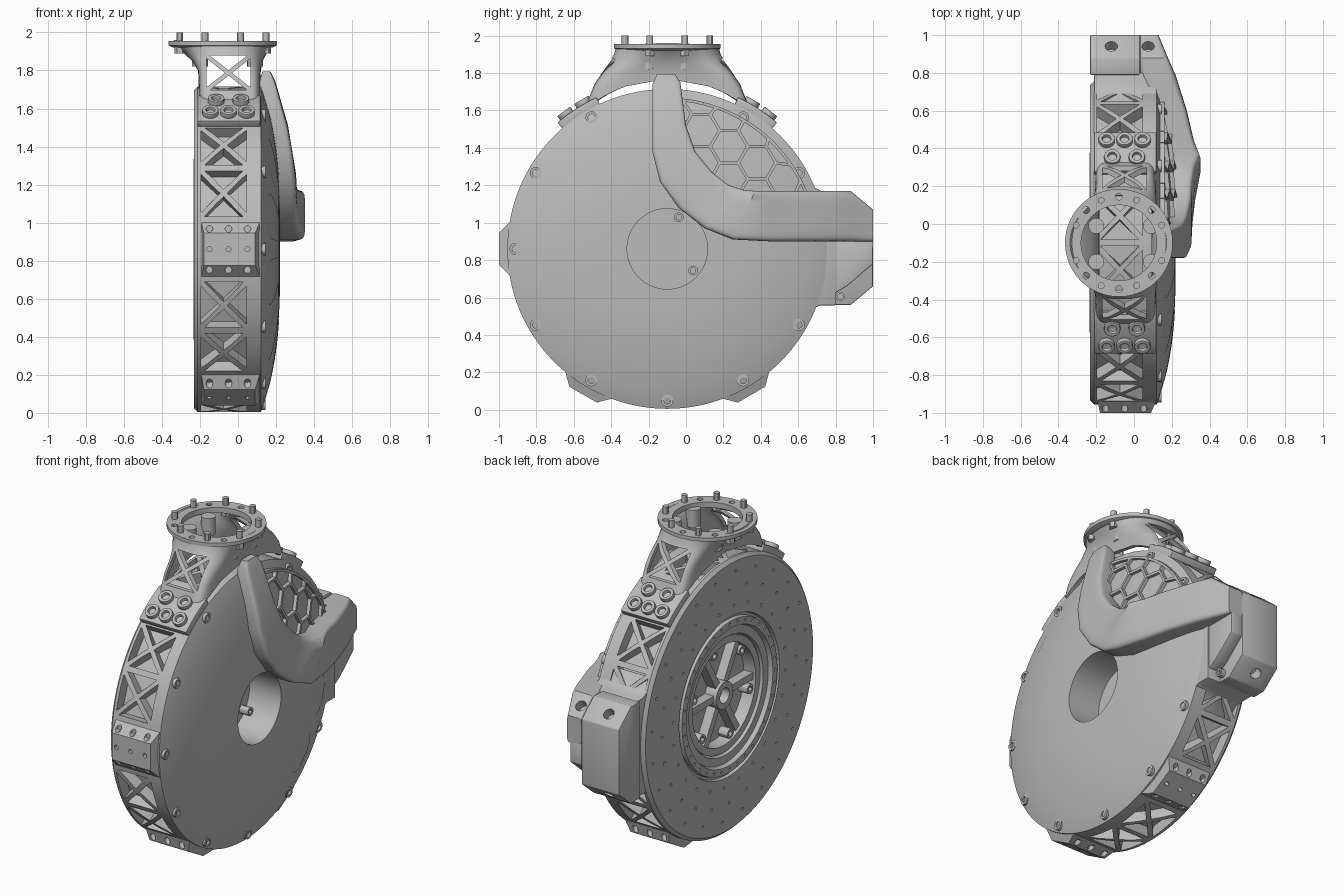
import bpy, bmesh
from math import sin, cos, pi, radians, sqrt, copysign
from mathutils import Vector

if "Cube" in bpy.data.objects:
    bpy.data.objects.remove(bpy.data.objects["Cube"])

GREY = (0.5, 0.5, 0.5, 1)
metal = bpy.data.materials.new("plain grey")
metal.use_nodes = True
metal.diffuse_color = GREY
metal.node_tree.nodes["Principled BSDF"].inputs["Base Color"].default_value = GREY

CY, CZ, R = -0.1, 0.86, 0.855      # wheel axis and radius
X = Vector((1, 0, 0))


def polar(x, r, deg):
    a = radians(deg)
    return Vector((x, CY + r * cos(a), CZ + r * sin(a)))


def radial(deg):
    return Vector((0, cos(radians(deg)), sin(radians(deg))))


def dome(r):
    return 0.222 - 0.1 * (r / R) ** 3


def finish(name, bm, cutter=None, bevel=0, wall=0):
    bmesh.ops.recalc_face_normals(bm, faces=bm.faces)
    mesh = bpy.data.meshes.new(name)
    bm.to_mesh(mesh)
    bm.free()
    ob = bpy.data.objects.new(name, mesh)
    bpy.context.collection.objects.link(ob)
    mesh.materials.append(metal)
    if bevel:
        m = ob.modifiers.new("bevel", "BEVEL")
        m.width, m.segments = bevel, 2
    if wall:
        m = ob.modifiers.new("wall", "SOLIDIFY")
        m.thickness, m.offset = wall, -1
    if cutter:
        m = ob.modifiers.new("cut", "BOOLEAN")
        m.operation, m.solver, m.object = "DIFFERENCE", "EXACT", cutter
    bpy.ops.object.select_all(action="DESELECT")
    ob.select_set(True)
    bpy.context.view_layer.objects.active = ob
    bpy.ops.object.convert(target="MESH")
    bpy.ops.object.shade_smooth_by_angle(angle=radians(30))
    return ob


def make_cutter(name, bm):
    ob = finish(name, bm)
    ob.hide_render = True
    return ob


def prism(bm, a, b):
    va, vb = [bm.verts.new(p) for p in a], [bm.verts.new(p) for p in b]
    bm.faces.new(va)
    bm.faces.new(vb[::-1])
    for i in range(len(va)):
        j = (i + 1) % len(va)
        bm.faces.new((va[i], vb[i], vb[j], va[j]))


def side_prism(bm, yz, x0, x1):
    prism(bm, [Vector((x0, *p)) for p in yz], [Vector((x1, *p)) for p in yz])


def rod(bm, base, axis, r, h, n=16, socket=False):
    q = axis.to_track_quat("Z", "Y")
    ring = [q @ Vector((cos(2 * pi * i / n), sin(2 * pi * i / n), 0)) for i in range(n)]
    levels = [(r, 0), (r, h)] + ([(r * 0.55, h), (r * 0.55, h * 0.4)] if socket else [])
    rows = [[bm.verts.new(base + p * s + axis * d) for p in ring] for s, d in levels]
    for a, b in zip(rows, rows[1:]):
        for i in range(n):
            j = (i + 1) % n
            bm.faces.new((a[i], a[j], b[j], b[i]))
    bm.faces.new(rows[0][::-1])
    bm.faces.new(rows[-1])


def lathe(bm, points, axis, cent, closed=False, steps=128):
    vs = [bm.verts.new(p) for p in points]
    es = [bm.edges.new(e) for e in zip(vs, vs[1:])]
    if closed:
        es.append(bm.edges.new((vs[-1], vs[0])))
    bmesh.ops.spin(bm, geom=vs + es, cent=cent, axis=axis, angle=2 * pi, steps=steps, use_merge=True)
    bmesh.ops.remove_doubles(bm, verts=bm.verts, dist=1e-5)


def x_panel(u0, u1, v0, v1):
    """Four shrunken triangles that leave an X of struts."""
    c = Vector(((u0 + u1) / 2, (v0 + v1) / 2))
    k = [Vector(p) for p in ((u0, v0), (u1, v0), (u1, v1), (u0, v1))]
    for i in range(4):
        t = [k[i], k[(i + 1) % 4], c]
        m = sum(t, Vector((0, 0))) / 3
        yield [m + (p - m) * 0.78 for p in t]


# Wheel housing: turned body with truss pockets round the rim and pin holes behind
cut = bmesh.new()
for sector in range(0, 360, 60):
    for a0, a1 in ((11, 29.5), (30.5, 49)):
        for tri in x_panel(-0.205, 0.055, sector + a0, sector + a1):
            prism(cut, [polar(x, 0.79, a) for x, a in tri], [polar(x, 0.9, a) for x, a in tri])
for r, count, shift in ((0.455, 36, 0), (0.56, 24, 5), (0.67, 24, 0), (0.77, 24, 5)):
    for i in range(count):
        rod(cut, polar(-0.26, r, i * 360 / count + shift), X, 0.009, 0.045, 8)
pockets = make_cutter("pocket_cutter", cut)
profile = [(0, 0), (0, 0.215)] + [(dome(r), r) for r in [0.215 + 0.06 * i for i in range(11)]]
profile += [(0.12, R), (-0.212, R), (-0.232, 0.835), (-0.232, 0.5), (-0.212, 0.495), (-0.212, 0.48),
            (-0.235, 0.475), (-0.235, 0.43), (-0.21, 0.42), (-0.21, 0.37), (-0.12, 0.355), (-0.12, 0)]
bm = bmesh.new()
lathe(bm, [polar(x, r, 90) for x, r in profile], X, (0, CY, CZ))
finish("wheel_housing", bm, pockets)

# Recessed hub with six spokes
bm = bmesh.new()
lathe(bm, [polar(x, r, 90) for x, r in ((-0.11, 0.36), (-0.195, 0.36), (-0.195, 0.315), (-0.11, 0.305))],
      X, (0, CY, CZ), True)
rod(bm, polar(-0.11, 0, 0), -X, 0.085, 0.09, 32, True)
for a in range(0, 360, 60):
    side = radial(a + 90) * 0.022
    ends = [polar(-0.11, 0.07, a), polar(-0.11, 0.32, a)]
    quad = [ends[0] - side, ends[1] - side, ends[1] + side, ends[0] + side]
    prism(bm, quad, [p - X * 0.07 for p in quad])
    rod(bm, polar(-0.11, 0.285, a + 14), -X, 0.03, 0.075, 12, True)
finish("hub_spokes", bm)

# Faint petal panels on the domed cover
bm = bmesh.new()
for a in range(105, 360, 30):
    rows = []
    for i in range(25):
        t = 0.01 + 0.98 * i / 24
        r = 0.36 + 0.4 * t
        w = (0.06 + 0.08 * t) * sqrt(1 - (2 * t - 1) ** 6)
        rows.append([bm.verts.new(polar(dome(r) + 0.0025, r, a + j / 4 * w / r * 180 / pi))
                     for j in range(-4, 5)])
    for p, q in zip(rows, rows[1:]):
        for j in range(8):
            bm.faces.new((p[j], p[j + 1], q[j + 1], q[j]))
finish("cover_petals", bm)

# Cover screws, and two screws inside the bore
bm = bmesh.new()
for a in range(0, 360, 30):
    if a not in (0, 90):
        rod(bm, polar(0.1, 0.812, a), X, 0.032, 0.045, 16, True)
for a in (70, -40):
    rod(bm, polar(-0.01, 0.18, a), X, 0.026, 0.07, 12, True)
finish("cover_screws", bm)

# Honeycomb ribs on the open part of the cover
bm = bmesh.new()


def rib(p, q):
    ends = []
    for v in (p, q):
        if v.length > 0.8:
            v = v.normalized() * 0.8
        ends.append(Vector((dome(v.length) - 0.01, CY + v.x, CZ + v.y)))
    d = ends[1] - ends[0]
    if d.length < 0.01:
        return
    s = X.cross(d).normalized() * 0.008
    quad = [ends[0] - s, ends[1] - s, ends[1] + s, ends[0] + s]
    prism(bm, quad, [v + X * 0.032 for v in quad])


H = 0.1
for i in range(8):
    for j in range(7):
        c = Vector((1.5 * H * i + 0.03, sqrt(3) * H * (j + i % 2 / 2) + 0.2))
        hexa = [c + Vector((cos(k * pi / 3), sin(k * pi / 3))) * H for k in range(4)]
        for p, q in zip(hexa, hexa[1:]):
            m = (p + q) / 2
            if min(p.length, q.length) < 0.8 and m.y > 0.27 and m.x > 0.07:
                rib(p, q)
for a in range(22, 84, 3):
    rib(*[Vector((cos(radians(b)), sin(radians(b)))) * 0.8 for b in (a, a + 3)])
finish("honeycomb_ribs", bm)

# Bolting pads on the rim at the front and below
cut, bm = bmesh.new(), bmesh.new()
for a in (180, 240, 300):
    n, t = radial(a), radial(a + 90)
    o = Vector((0, CY, CZ))
    loops = [[o + X * x + t * (s * w) + n * r for x, s in ((x0, -1), (x1, -1), (x1, 1), (x0, 1))]
             for x0, x1, w, r in ((-0.195, 0.12, 0.155, 0.83), (-0.18, 0.09, 0.085, 0.9))]
    prism(bm, *loops)
    for x in (-0.15, -0.05, 0.05):
        for s, rad in ((-0.108, 0.018), (0, 0.013), (0.108, 0.018)):
            rod(cut, o + X * x + t * s + n * 0.86, n, rad, 0.06, 12)
finish("rim_pads", bm, make_cutter("pad_hole_cutter", cut))

# Hollow neck that blends from a round flange to the rim saddle
FX = -0.08
sections = [(1.94, .27, .275, 2, FX), (1.9, .225, .285, 2.3, -.07), (1.85, .185, .315, 3.5, -.055),
            (1.8, .165, .35, 6, -.045), (1.74, .162, .39, 8, -.045), (0, .162, .44, 8, -.045)]
bm, rows = bmesh.new(), []
for z, hx, hy, n, cx in sections:
    row = []
    for i in range(96):
        c, s = cos(2 * pi * i / 96), sin(2 * pi * i / 96)
        y = hy * copysign(abs(s) ** (2 / n), s)
        arch = 1.77 - 0.16 * (y / hy) ** 2
        zz = arch if z == 0 else max(z, arch + 0.012) if z < 1.75 else z
        row.append(bm.verts.new((cx + hx * copysign(abs(c) ** (2 / n), c), CY + y, zz)))
    rows.append(row)
for a, b in zip(rows, rows[1:]):
    for i in range(96):
        j = (i + 1) % 96
        bm.faces.new((a[i], a[j], b[j], b[i]))
cut = bmesh.new()
for tri in x_panel(-0.175, 0.075, 1.69, 1.885):
    prism(cut, [Vector((x, -1, z)) for x, z in tri], [Vector((x, 1, z)) for x, z in tri])
finish("mount_neck", bm, make_cutter("neck_window_cutter", cut), wall=0.025)

# Flange ring with holes, studs and nuts
cut, studs = bmesh.new(), bmesh.new()
Z = Vector((0, 0, 1))
for i in range(16):
    a = radians(22.5 * i)
    p = Vector((FX + 0.245 * cos(a), CY + 0.245 * sin(a), 0))
    if i % 2:
        rod(studs, p + Z * 1.945, Z, 0.018, 0.055, 12)
        rod(studs, p + Z * 1.89, Z, 0.027, 0.045, 6)
    elif i % 8:
        rod(cut, p + Z * 1.9, Z, 0.018, 0.1, 12)
for x in (-0.2, 0.09):
    for y in (-0.2, -0.01):
        rod(studs, Vector((x, y, 1.82)), Z, 0.042, 0.11, 16)
finish("flange_studs", studs)
bm = bmesh.new()
lathe(bm, [(FX + r, CY, z) for r, z in ((.2, 1.955), (.285, 1.955), (.285, 1.932), (.26, 1.92), (.2, 1.92))],
      Z, (FX, CY, 0), True, 96)
finish("mount_flange", bm, make_cutter("flange_hole_cutter", cut))

# Saddle feet with dome screws
bm, screws = bmesh.new(), bmesh.new()
for side in (-1, 1):
    arc = [90 + side * a for a in (25, 29, 33, 37, 41)]
    edge = [polar(0, 0.84, a) for a in arc] + [polar(0, 0.895, a) for a in arc[::-1]]
    prism(bm, [p - X * 0.212 for p in edge], [p + X * 0.118 for p in edge])
    for a, xs in ((37, (-0.145, -0.05, 0.045)), (30, (-0.115, 0.015))):
        for x in xs:
            rod(screws, polar(x, 0.885, 90 + side * a), radial(90 + side * a), 0.043, 0.035, 20, True)
finish("saddle_feet", bm, bevel=0.006)
finish("saddle_screws", screws, bevel=0.004)

# Rear mounting block and its bracket to the wheel
cut = bmesh.new()
for x in (-0.12, 0.075):
    rod(cut, Vector((x, 0.9, 1.07)), Vector((0, 0.64, 0.77)), 0.033, 0.2)
rod(cut, Vector((-0.12, 0.9, 0.66)), Vector((0, 0.64, -0.77)), 0.033, 0.2)
screw_holes = make_cutter("block_hole_cutter", cut)
bm = bmesh.new()
side_prism(bm, [(.79, .56), (.88, .56), (1, .66), (1, 1.07), (.88, 1.17), (.79, 1.17)], -0.232, 0.03)
finish("rear_block", bm, screw_holes, bevel=0.005)
bm = bmesh.new()
side_prism(bm, [(.79, .62), (.86, .66), (1, .78), (1, .91), (.79, .91)], 0.03, 0.11)
finish("rear_block_step", bm, bevel=0.005)
bm = bmesh.new()
side_prism(bm, [(.55, .44), (.62, .49), (.67, .54), (.72, .558), (.8, .558), (.8, 1.165), (.73, 1.165),
                (.685, 1.19), (.64, 1.26), (.5, 1.1)], -0.212, 0.12)
finish("rear_bracket", bm, bevel=0.006)
bm = bmesh.new()
rod(bm, Vector((0.02, 0.825, 0.605)), X, 0.026, 0.04, 16, True)
finish("block_screw", bm)

# Curved arm: lower edge, upper edge, outer and inner x at each station
stations = [(-.155, 1.795, -.06, 1.795, .17, .13), (-.18, 1.74, -.03, 1.75, .195, .11),
            (-.18, 1.5, 0, 1.52, .262, .14), (-.18, 1.38, .05, 1.38, .285, .16),
            (-.14, 1.22, .14, 1.27, .305, .18), (-.04, 1.08, .23, 1.2, .31, .2),
            (.1, .97, .31, 1.175, .325, .2), (.25, .91, .37, 1.17, .352, .2),
            (.45, .9, .45, 1.17, .315, .17), (.6, .9, .6, 1.17, .28, .12),
            (.79, .9, .79, 1.17, .22, .03), (.88, .9, .88, 1.17, .18, .03), (1, .9, 1, 1.07, .13, .03)]
bm, rows = bmesh.new(), []
for oy, oz, iy, iz, xo, xi in stations:
    lo, hi = Vector((0, oy, oz)), Vector((0, iy, iz))
    row = []
    for i in range(32):
        c, s = cos(2 * pi * (i + 0.5) / 32), sin(2 * pi * (i + 0.5) / 32)
        c, s = copysign(abs(c) ** 0.3, c), copysign(abs(s) ** 0.3, s)
        row.append(bm.verts.new((lo + hi) / 2 + (hi - lo) / 2 * s + X * ((xo + xi) / 2 + (xo - xi) / 2 * c)))
    rows.append(row)
for a, b in zip(rows, rows[1:]):
    for i in range(32):
        j = (i + 1) % 32
        bm.faces.new((a[i], a[j], b[j], b[i]))
bm.faces.new(rows[0])
bm.faces.new(rows[-1])
finish("curved_arm", bm, screw_holes)

# Cutters are no longer needed
for ob in [o for o in bpy.data.objects if o.name.endswith("_cutter")]:
    bpy.data.objects.remove(ob)
